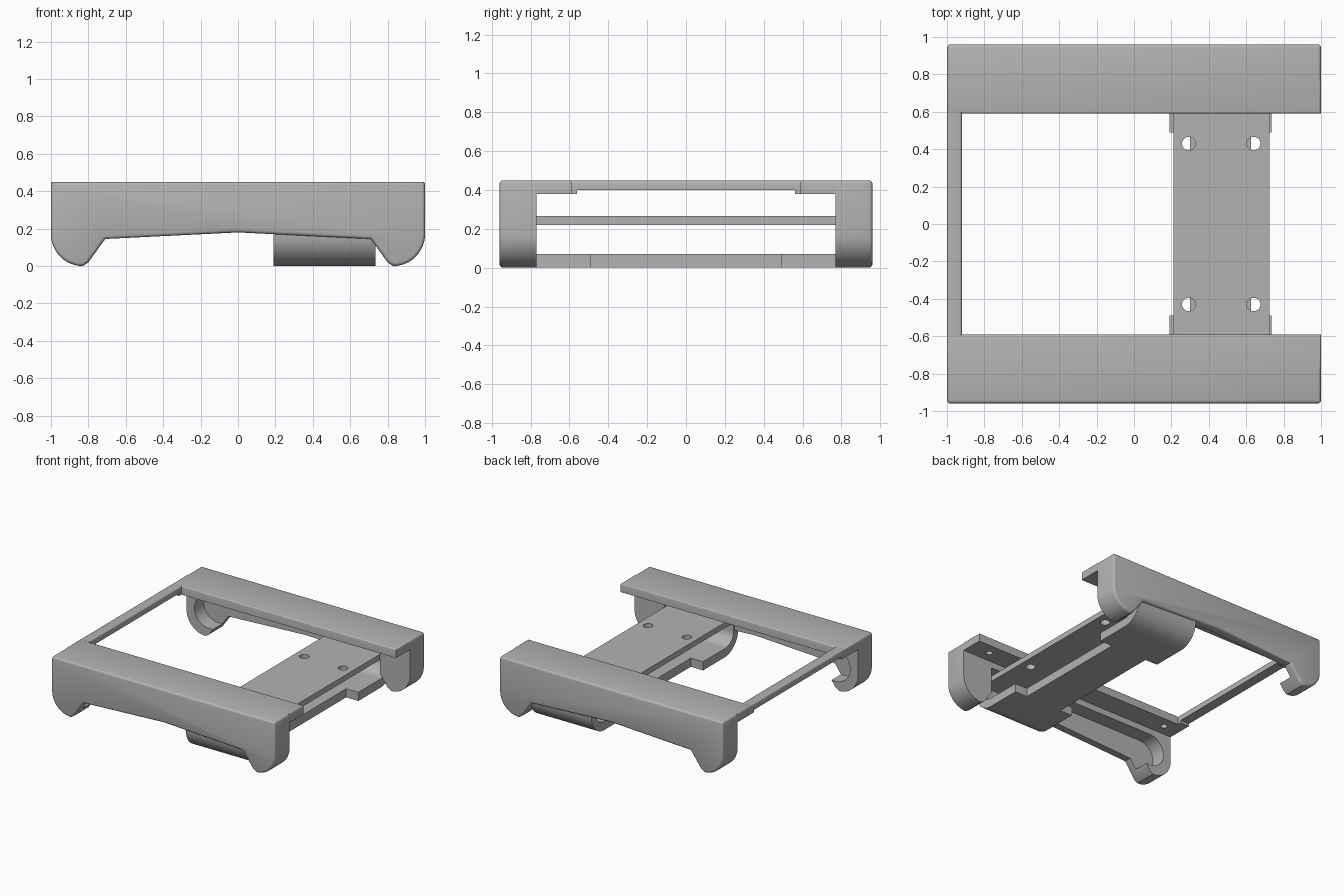
import bpy, bmesh
from math import pi, cos, sin
from mathutils import Vector

if "Cube" in bpy.data.objects:
    bpy.data.objects.remove(bpy.data.objects["Cube"])

TOP, OUTER, LEG_IN, RAIL_IN = 0.45, 0.96, 0.77, 0.59
SLAB_Z = 0.38

grey = bpy.data.materials.new("plain grey")
grey.use_nodes = True
grey.diffuse_color = (0.45, 0.45, 0.45, 1)
grey.node_tree.nodes["Principled BSDF"].inputs["Base Color"].default_value = grey.diffuse_color


def arc(cx, cy, rx, ry, a0, a1, n=12):
    """Points on an elliptical arc, angles in degrees."""
    angles = [(a0 + (a1 - a0) * i / n) * pi / 180 for i in range(n + 1)]
    return [(cx + rx * cos(a), cy + ry * sin(a)) for a in angles]


def extrude(name, pts, axis, lo, hi, bevel_rule=None, bevel=0.015):
    """Extrude a 2D outline along x, y or z, optionally bevelling chosen edges."""
    def place(p, d):
        return {"x": (d, p[0], p[1]), "y": (p[0], d, p[1]), "z": (p[0], p[1], d)}[axis]
    bm = bmesh.new()
    face = bm.faces.new([bm.verts.new(place(p, lo)) for p in pts])
    new = bmesh.ops.extrude_face_region(bm, geom=[face])["geom"]
    step = Vector(place((0, 0), hi - lo))
    bmesh.ops.translate(bm, vec=step, verts=[v for v in new if isinstance(v, bmesh.types.BMVert)])
    if bevel_rule:
        chosen = [e for e in bm.edges if bevel_rule(e.verts[0].co, e.verts[1].co)]
        bmesh.ops.bevel(bm, geom=chosen, offset=bevel, segments=3, profile=0.5,
                        affect="EDGES", clamp_overlap=True)
    bmesh.ops.recalc_face_normals(bm, faces=bm.faces)
    mesh = bpy.data.meshes.new(name)
    bm.to_mesh(mesh)
    bm.free()
    mesh.materials.append(grey)
    ob = bpy.data.objects.new(name, mesh)
    bpy.context.collection.objects.link(ob)
    return ob


def box(name, x0, x1, y0, y1, z0, z1, rule=None, bevel=0.012):
    return extrude(name, [(x0, y0), (x1, y0), (x1, y1), (x0, y1)], "z", z0, z1, rule, bevel)


def activate(ob):
    bpy.ops.object.select_all(action="DESELECT")
    ob.select_set(True)
    bpy.context.view_layer.objects.active = ob


def cut(ob, cutter):
    activate(ob)
    mod = ob.modifiers.new("cut", "BOOLEAN")
    mod.operation, mod.solver, mod.object = "DIFFERENCE", "EXACT", cutter
    bpy.ops.object.modifier_apply(modifier=mod.name)
    bpy.data.objects.remove(cutter)


def drill(ob, x, y, r, z0, z1):
    cut(ob, extrude("drill", arc(x, y, r, r, 0, 345, 23), "z", z0, z1))


def finish(ob, mirror=False):
    activate(ob)
    if mirror:
        mod = ob.modifiers.new("mirror", "MIRROR")
        mod.use_axis = (False, True, False)
        mod.use_mirror_merge = False
        bpy.ops.object.modifier_apply(modifier=mod.name)
    bpy.ops.object.shade_smooth_by_angle(angle=0.6)


def near(a, b, axis, value):
    return abs(a[axis] - value) < 1e-4 and abs(b[axis] - value) < 1e-4


def rounded_edge(a, b):
    return near(a, b, 1, OUTER) or (near(a, b, 2, TOP) and not near(a, b, 1, LEG_IN))


# Side walls: rounded feet at both ends and a shallow arch between them
half = [(-1, TOP)] + arc(-0.83, 0.17, 0.17, 0.17, 180, 270) + [(-0.8, 0.02), (-0.71, 0.145)]
outline = half + [(0, 0.18)] + [(-x, z) for x, z in reversed(half)]
wall = extrude("side_walls", outline, "y", LEG_IN, OUTER, rounded_edge, 0.018)

# Inner channel, round at the hooked end
channel = arc(-0.8, 0.2, 0.13, 0.13, 90, 270, 20) + [(0.73, 0.07), (0.73, 0.33)]
cut(wall, extrude("channel", channel, "y", LEG_IN - 0.1, 0.89))
finish(wall, True)

# Top rails with blind screw holes underneath
rail = box("top_rails", -1, 1, RAIL_IN, LEG_IN, SLAB_Z, TOP, rounded_edge)
for x in (-0.86, 0.83):
    drill(rail, x, 0.68, 0.025, SLAB_Z - 0.05, SLAB_Z + 0.04)
finish(rail, True)

# Bar joining the rails, with a small block under each corner
bar = box("end_bar", -1, -0.92, -0.6, 0.6, 0.4, TOP, lambda a, b: near(a, b, 2, TOP)
          and not near(a, b, 1, 0.6) and not near(a, b, 1, -0.6))
finish(bar)
finish(box("corner_blocks", -1, -0.92, 0.56, 0.6, SLAB_Z, 0.41), True)

# Cross plate with four screw holes
plate = box("cross_plate", 0.21, 0.725, -0.9, 0.9, 0.22, 0.265)
for x in (0.293, 0.64):
    for y in (-0.43, 0.43):
        drill(plate, x, y, 0.036, 0.1, 0.4)
finish(plate)

# Lower clamps curling from the walls under the plate
curl = ([(0.49, 0), (LEG_IN, 0)] + arc(LEG_IN, 0.17, 0.17, 0.17, -85, 0)
        + [(0.94, 0.25), (0.88, 0.25)] + arc(LEG_IN, 0.17, 0.11, 0.1, 0, -90) + [(0.49, 0.07)])
finish(extrude("lower_clamps", curl, "x", 0.19, 0.735), True)

# Narrow strip joining the clamps
finish(box("lower_strip", 0.3, 0.625, -0.49, 0.49, 0, 0.07))
